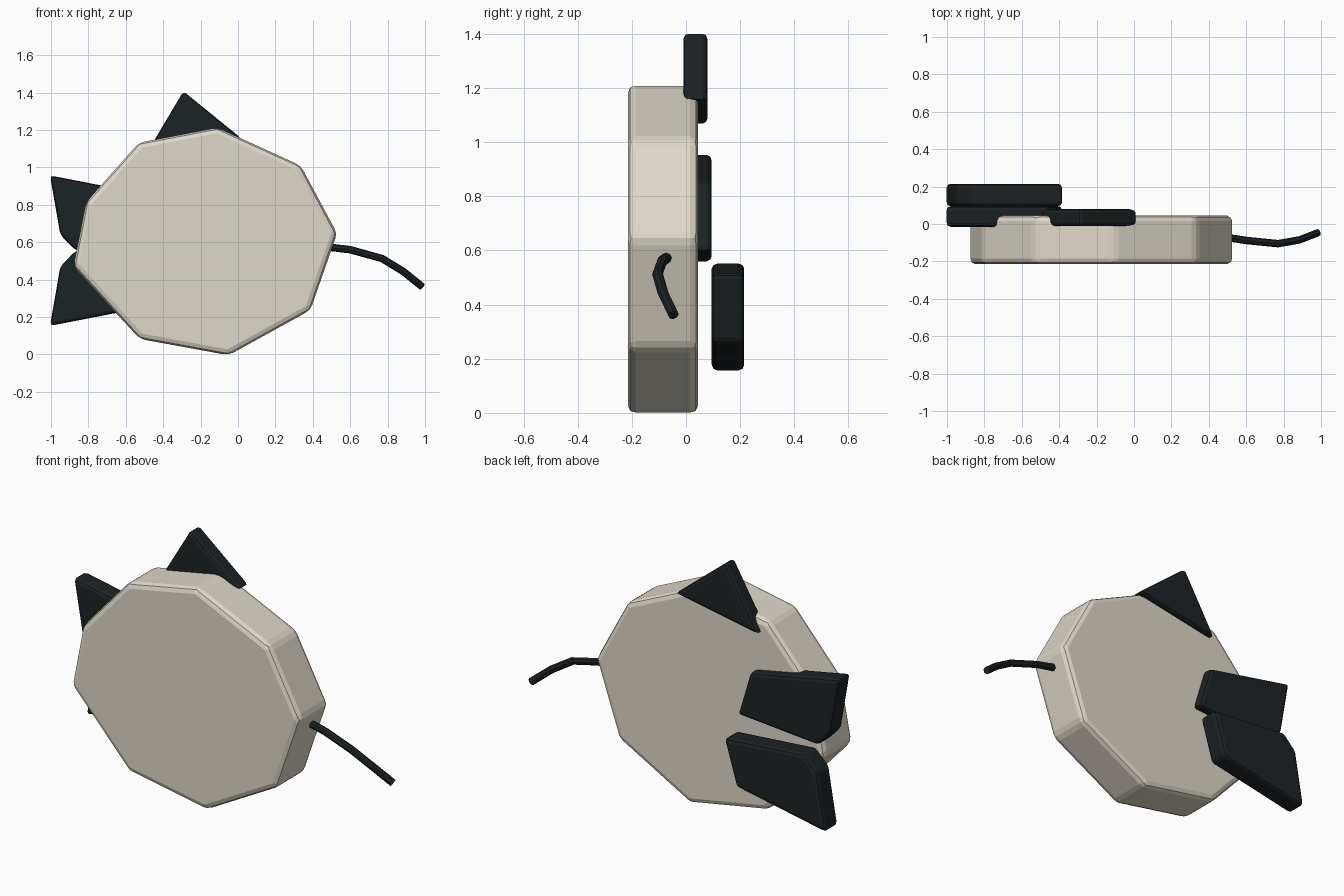
import bpy, bmesh
from mathutils import Vector

if "Cube" in bpy.data.objects:
    bpy.data.objects.remove(bpy.data.objects["Cube"])


def material(name, color):
    m = bpy.data.materials.new(name)
    m.diffuse_color = (*color, 1)
    m.use_nodes = True
    m.node_tree.nodes["Principled BSDF"].inputs["Base Color"].default_value = m.diffuse_color
    return m


cream = material("cream", (0.74, 0.69, 0.59))
black = material("black", (0.012, 0.016, 0.018))


def slab(name, outline, y0, y1, bevel, mat):
    """Extrude an (x, z) outline from y0 to y1 and chamfer all edges."""
    bm = bmesh.new()
    face = bm.faces.new([bm.verts.new((x, y0, z)) for x, z in outline])
    ext = bmesh.ops.extrude_face_region(bm, geom=[face], use_keep_orig=True)
    verts = [g for g in ext["geom"] if isinstance(g, bmesh.types.BMVert)]
    bmesh.ops.translate(bm, vec=(0, y1 - y0, 0), verts=verts)
    bmesh.ops.recalc_face_normals(bm, faces=bm.faces)
    bmesh.ops.bevel(bm, geom=list(bm.edges), offset=bevel, offset_type='OFFSET',
                    segments=2, profile=0.5, affect='EDGES')
    bmesh.ops.recalc_face_normals(bm, faces=bm.faces)
    mesh = bpy.data.meshes.new(name)
    bm.to_mesh(mesh)
    bm.free()
    mesh.materials.append(mat)
    obj = bpy.data.objects.new(name, mesh)
    bpy.context.collection.objects.link(obj)
    return obj


# Nine-sided body disc
slab("body", [(-0.11, 1.213), (0.335, 1.01), (0.53, 0.647), (0.387, 0.237),
              (-0.05, -0.004), (-0.525, 0.083), (-0.88, 0.47),
              (-0.812, 0.815), (-0.53, 1.132)], -0.215, 0.045, 0.03, cream)

# Triangular fin on top
slab("top_fin", [(-0.292, 1.407), (0.015, 1.158), (-0.495, 1.065)],
     -0.01, 0.08, 0.018, black)

# Two side flippers, mirrored about a horizontal line
flipper = [(-1.005, 0.957), (-0.455, 0.85), (-0.38, 0.597),
           (-0.87, 0.557), (-0.95, 0.64)]
slab("upper_flipper", flipper, -0.015, 0.095, 0.02, black)
slab("lower_flipper", [(x, 1.11 - z) for x, z in flipper], 0.095, 0.215, 0.02, black)

# Thin drooping cord
path = [(0.45, -0.065, 0.578), (0.6, -0.088, 0.56), (0.77, -0.105, 0.513),
        (0.885, -0.085, 0.443), (0.985, -0.046, 0.362)]
curve = bpy.data.curves.new("cord", 'CURVE')
curve.dimensions = '3D'
curve.bevel_depth = 0.02
curve.bevel_resolution = 2
curve.use_fill_caps = True
spline = curve.splines.new('POLY')
spline.points.add(len(path) - 1)
for p, co in zip(spline.points, path):
    p.co = (*co, 1)
spline.use_smooth = False
curve.materials.append(black)
bpy.context.collection.objects.link(bpy.data.objects.new("cord", curve))
